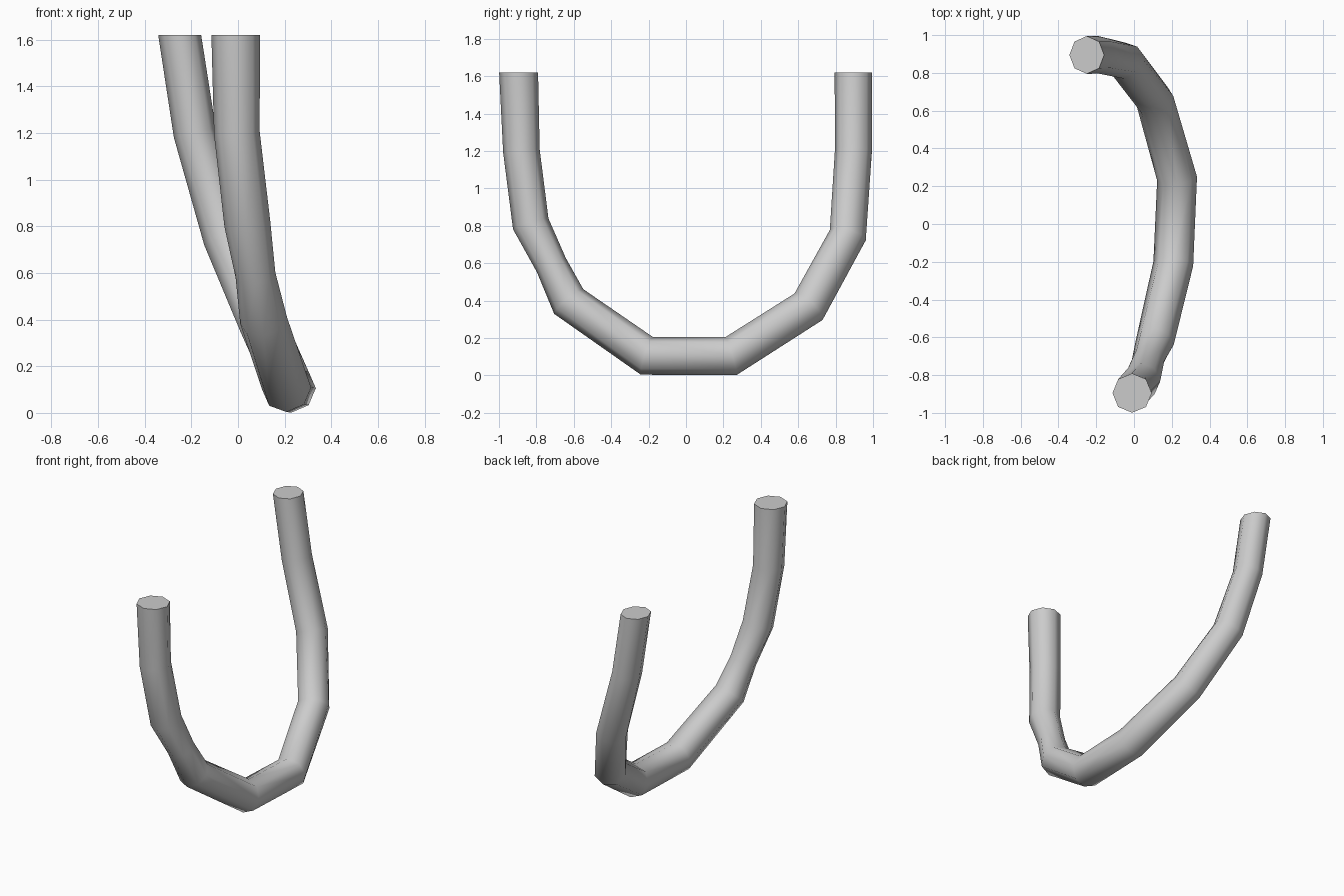
import bpy, bmesh
from math import cos, sin, pi, radians
from mathutils import Vector

if "Cube" in bpy.data.objects:
    bpy.data.objects.remove(bpy.data.objects["Cube"])

SIDES = 8
# centre line of the bent tube: x, y, z, radius
PATH = [(-0.01, -0.895, 1.62, .104), (-0.005, -0.88, 1.20, .098),
        (0.04, -0.83, 0.81, .099), (0.075, -0.72, 0.59, .086),
        (0.11, -0.627, 0.395, .102), (0.208, -0.21, 0.105, .106),
        (0.228, 0.24, 0.103, .106), (0.11, 0.655, 0.367, .103),
        (-0.05, 0.865, 0.75, .100), (-0.185, 0.895, 1.20, .099),
        (-0.25, 0.895, 1.62, .100)]
points = [Vector(p[:3]) for p in PATH]
last = len(points) - 1

bm = bmesh.new()
rings = []
for i, c in enumerate(points):
    # end rings lie flat, the others bisect each bend
    if i == 0:
        t = Vector((0, 0, -1))
    elif i == last:
        t = Vector((0, 0, 1))
    else:
        t = ((c - points[i - 1]).normalized() + (points[i + 1] - c).normalized()).normalized()
    u = Vector((1, 0, 0))
    u = (u - t * u.dot(t)).normalized()
    v = t.cross(u)
    r = PATH[i][3]
    rx = 0.092 if i >= last - 1 else r
    rings.append([bm.verts.new(c + u * rx * cos(2 * pi * k / SIDES) + v * r * sin(2 * pi * k / SIDES))
                  for k in range(SIDES)])

# tube walls and end caps
for a, b in zip(rings, rings[1:]):
    for k in range(SIDES):
        j = (k + 1) % SIDES
        bm.faces.new((a[k], a[j], b[j], b[k]))
bm.faces.new(rings[0])
bm.faces.new(rings[-1])
bmesh.ops.recalc_face_normals(bm, faces=bm.faces)

mesh = bpy.data.meshes.new("bent_tube")
bm.to_mesh(mesh)
bm.free()
tube = bpy.data.objects.new("bent_tube", mesh)
bpy.context.collection.objects.link(tube)
bpy.context.view_layer.objects.active = tube
tube.select_set(True)
bpy.ops.object.shade_smooth_by_angle(angle=radians(50))
